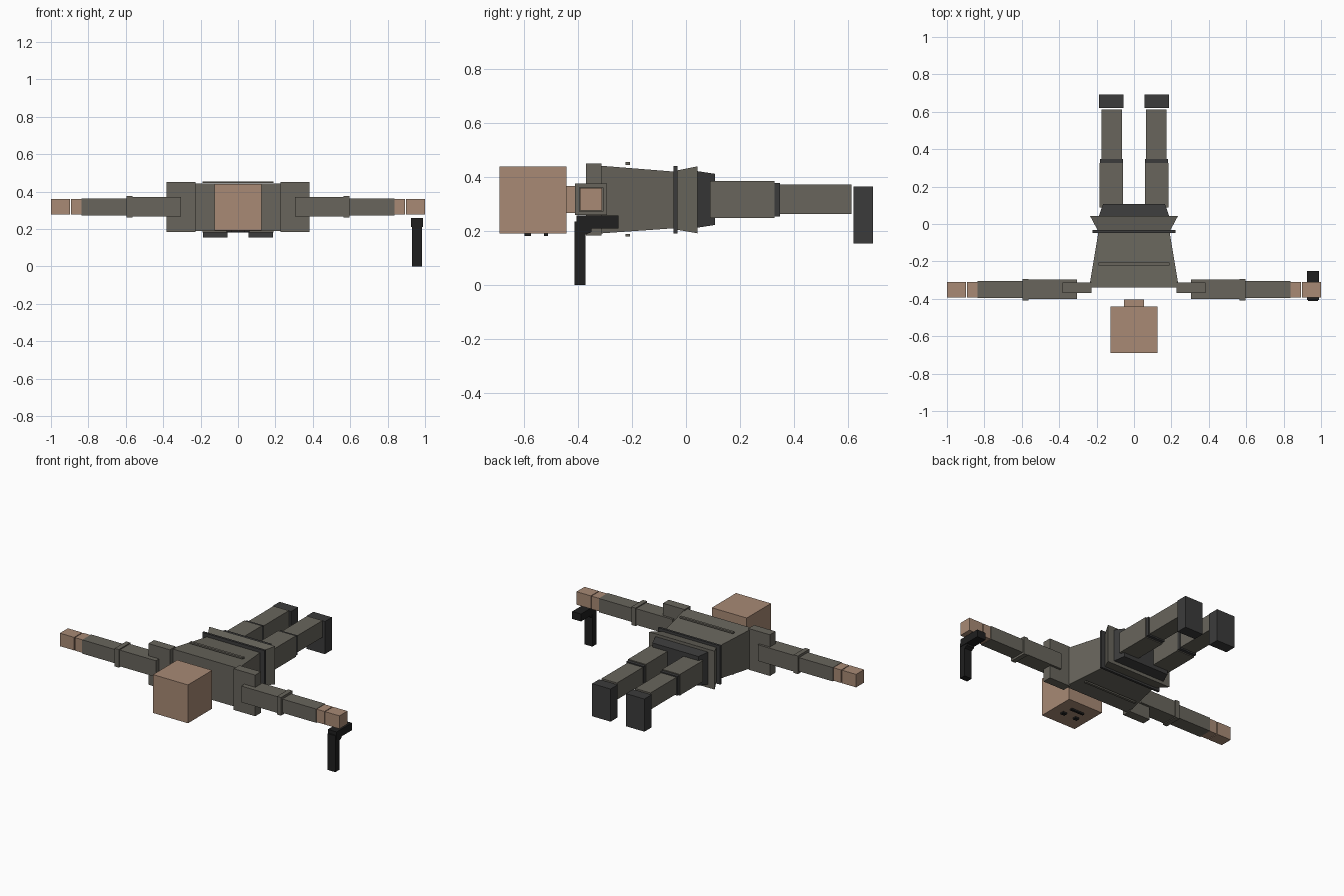
import bpy


def material(name, rgb):
    m = bpy.data.materials.new(name)
    m.diffuse_color = (*rgb, 1)
    return m


CLOTH = material("olive_grey_cloth", (0.138, 0.130, 0.107))
SKIN = material("tan_skin", (0.392, 0.254, 0.178))
DARK = material("dark_grey", (0.044, 0.044, 0.044))
BLACK = material("black", (0.014, 0.014, 0.014))


def taper(name, mat, y0, y1, half0, z0, half1, z1, cx=0.0):
    """Four-sided block along y with a different rectangle at each end."""
    verts = []
    for y, h, (lo, hi) in ((y0, half0, z0), (y1, half1, z1)):
        verts += [(cx - h, y, lo), (cx + h, y, lo), (cx + h, y, hi), (cx - h, y, hi)]
    faces = [(0, 1, 2, 3), (7, 6, 5, 4)]
    faces += [(i, i + 4, (i + 1) % 4 + 4, (i + 1) % 4) for i in range(4)]
    mesh = bpy.data.meshes.new(name)
    mesh.from_pydata(verts, [], faces)
    mesh.materials.append(mat)
    obj = bpy.data.objects.new(name, mesh)
    bpy.context.collection.objects.link(obj)
    return obj


def box(name, mat, x, y, z):
    return taper(name, mat, y[0], y[1], (x[1] - x[0]) / 2, z,
                 (x[1] - x[0]) / 2, z, (x[0] + x[1]) / 2)


def pair(name, mat, x, y, z):
    box(name + "_right", mat, x, y, z)
    box(name + "_left", mat, (-x[1], -x[0]), y, z)


# Head, neck and face
box("head", SKIN, (-0.125, 0.125), (-0.69, -0.442), (0.192, 0.44))
box("neck", SKIN, (-0.053, 0.053), (-0.442, -0.403), (0.268, 0.368))
pair("eye", BLACK, (0.033, 0.061), (-0.597, -0.573), (0.182, 0.193))
box("mouth", BLACK, (-0.047, 0.047), (-0.526, -0.511), (0.182, 0.193))

# Jacket, chest and back strips, belt, flared hem and hips
taper("torso", CLOTH, -0.34, -0.04, 0.24, (0.19, 0.444), 0.19, (0.211, 0.42))
box("back_strip", CLOTH, (-0.19, 0.19), (-0.223, -0.207), (0.445, 0.455))
box("chest_strip", CLOTH, (-0.19, 0.19), (-0.223, -0.207), (0.18, 0.19))
box("belt", DARK, (-0.222, 0.222), (-0.047, -0.032), (0.192, 0.442))
taper("jacket_hem", CLOTH, -0.032, 0.043, 0.195, (0.205, 0.425), 0.235, (0.192, 0.44))
taper("hips", DARK, 0.043, 0.108, 0.188, (0.213, 0.422), 0.165, (0.223, 0.412))

# Arms
pair("shoulder_pad", CLOTH, (0.228, 0.382), (-0.37, -0.312), (0.184, 0.45))
pair("upper_arm", CLOTH, (0.305, 0.57), (-0.402, -0.298), (0.266, 0.371))
pair("elbow_band", CLOTH, (0.565, 0.595), (-0.41, -0.293), (0.26, 0.377))
pair("forearm", CLOTH, (0.59, 0.837), (-0.396, -0.305), (0.273, 0.362))
pair("wrist", SKIN, (0.837, 0.893), (-0.392, -0.31), (0.276, 0.36))
pair("hand", SKIN, (0.898, 1.0), (-0.392, -0.31), (0.276, 0.36))

# Legs
pair("thigh", CLOTH, (0.058, 0.185), (0.088, 0.327), (0.249, 0.385))
pair("knee_band", DARK, (0.06, 0.183), (0.327, 0.348), (0.255, 0.379))
pair("shin", CLOTH, (0.065, 0.175), (0.348, 0.613), (0.264, 0.372))
pair("boot", DARK, (0.055, 0.187), (0.62, 0.692), (0.155, 0.366))

# Pistol below the right hand
box("pistol_barrel", BLACK, (0.93, 0.985), (-0.413, -0.371), (0.0, 0.235))
box("pistol_grip", BLACK, (0.926, 0.989), (-0.405, -0.25), (0.21, 0.258))
taper("pistol_trigger", BLACK, -0.371, -0.35, 0.027, (0.187, 0.212), 0.027, (0.197, 0.212), 0.9575)
